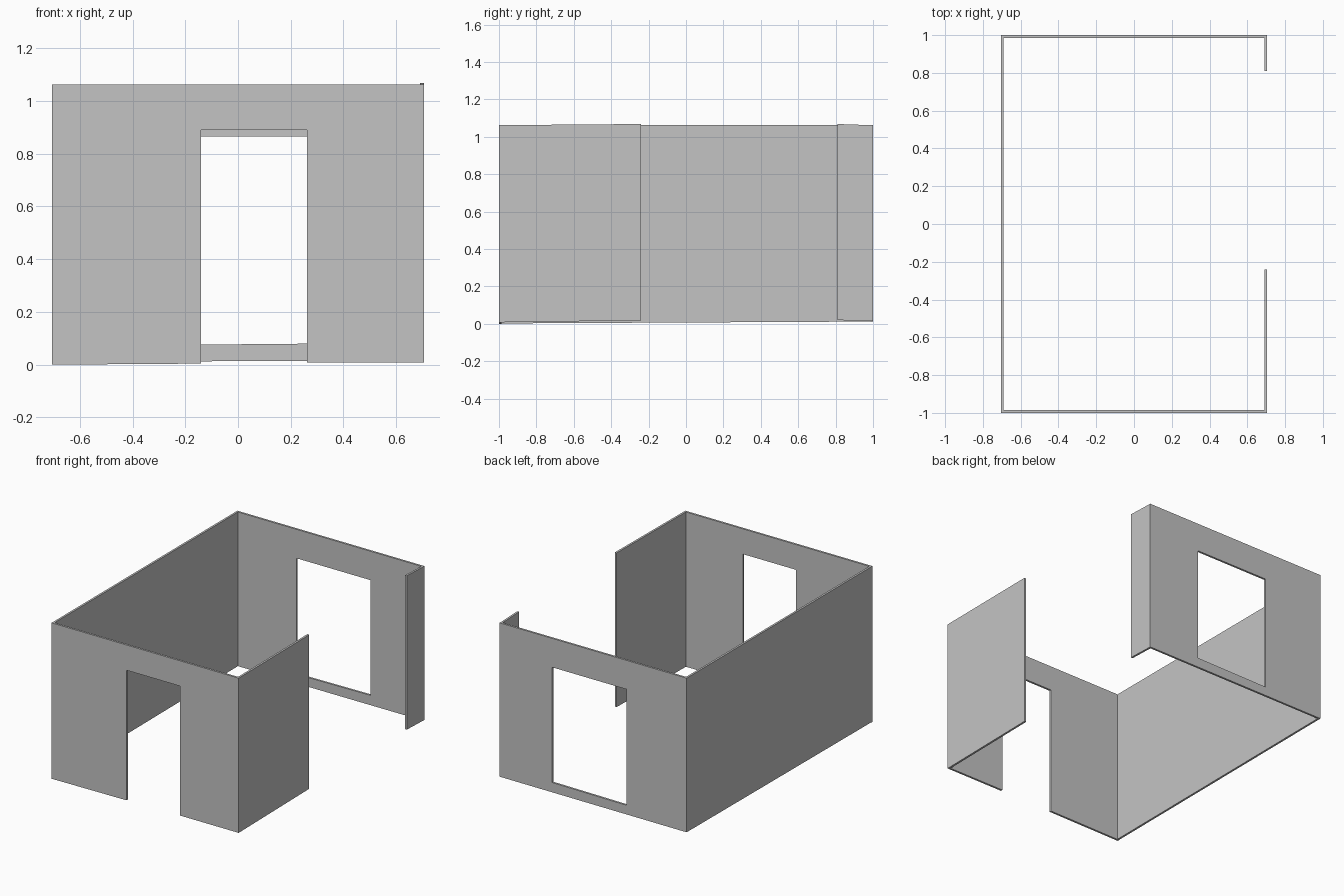
import bpy
import bmesh
from mathutils import Vector

old = bpy.data.objects.get("Cube")
if old:
    bpy.data.objects.remove(old, do_unlink=True)

plaster = bpy.data.materials.new("grey plaster")
plaster.use_nodes = True
GREY = (0.55, 0.55, 0.55, 1)
plaster.diffuse_color = GREY
plaster.node_tree.nodes["Principled BSDF"].inputs["Base Color"].default_value = GREY

T = 0.014                      # wall thickness
X0, X1, Y0, Y1 = -0.705, 0.705, -1.0, 1.0
TOP = 1.062


def wall(name, outline, place, depth, hole=None):
    """Extrude a (u, z) outline by depth; hole is a matching inner loop."""
    bm = bmesh.new()
    outer = [bm.verts.new(place(u, z)) for u, z in outline]
    if hole:
        inner = [bm.verts.new(place(u, z)) for u, z in hole]
        n = len(outer)
        for i in range(n):
            j = (i + 1) % n
            bm.faces.new((outer[i], outer[j], inner[j], inner[i]))
    else:
        bm.faces.new(outer)
    ext = bmesh.ops.extrude_face_region(bm, geom=bm.faces[:], use_keep_orig=True)
    moved = [v for v in ext["geom"] if isinstance(v, bmesh.types.BMVert)]
    bmesh.ops.translate(bm, verts=moved, vec=Vector(depth))
    bmesh.ops.recalc_face_normals(bm, faces=bm.faces[:])
    mesh = bpy.data.meshes.new(name)
    bm.to_mesh(mesh)
    bm.free()
    mesh.materials.append(plaster)
    obj = bpy.data.objects.new(name, mesh)
    bpy.context.scene.collection.objects.link(obj)
    return obj


# Front wall with a doorway open down to the ground
wall("front_wall",
     [(X0, 0), (-0.14, 0.004), (-0.14, 0.89), (0.262, 0.89),
      (0.262, 0.008), (X1, 0.008), (X1, TOP), (X0, TOP)],
     lambda u, z: (u, Y0, z), (0, T, 0))

# Back wall with a large window
wall("back_wall",
     [(X0, 0.012), (X1, 0.014), (X1, TOP), (X0, TOP)],
     lambda u, z: (u, Y1, z), (0, -T, 0),
     hole=[(-0.25, 0.075), (0.31, 0.08), (0.31, 0.865), (-0.25, 0.865)])

# Solid long wall
wall("right_wall",
     [(Y0 + T, 0.002), (Y1 - T, 0.012), (Y1 - T, TOP), (Y0 + T, TOP)],
     lambda u, z: (X0, u, z), (T, 0, 0))

# Two pieces of the long wall beside the wide opening
wall("left_wall_front",
     [(Y0 + T, 0.008), (-0.24, 0.018), (-0.24, 1.068), (Y0 + T, TOP)],
     lambda u, z: (X1, u, z), (-T, 0, 0))
wall("left_wall_back",
     [(0.81, 0.02), (Y1 - T, 0.014), (Y1 - T, TOP), (0.81, 1.068)],
     lambda u, z: (X1, u, z), (-T, 0, 0))
